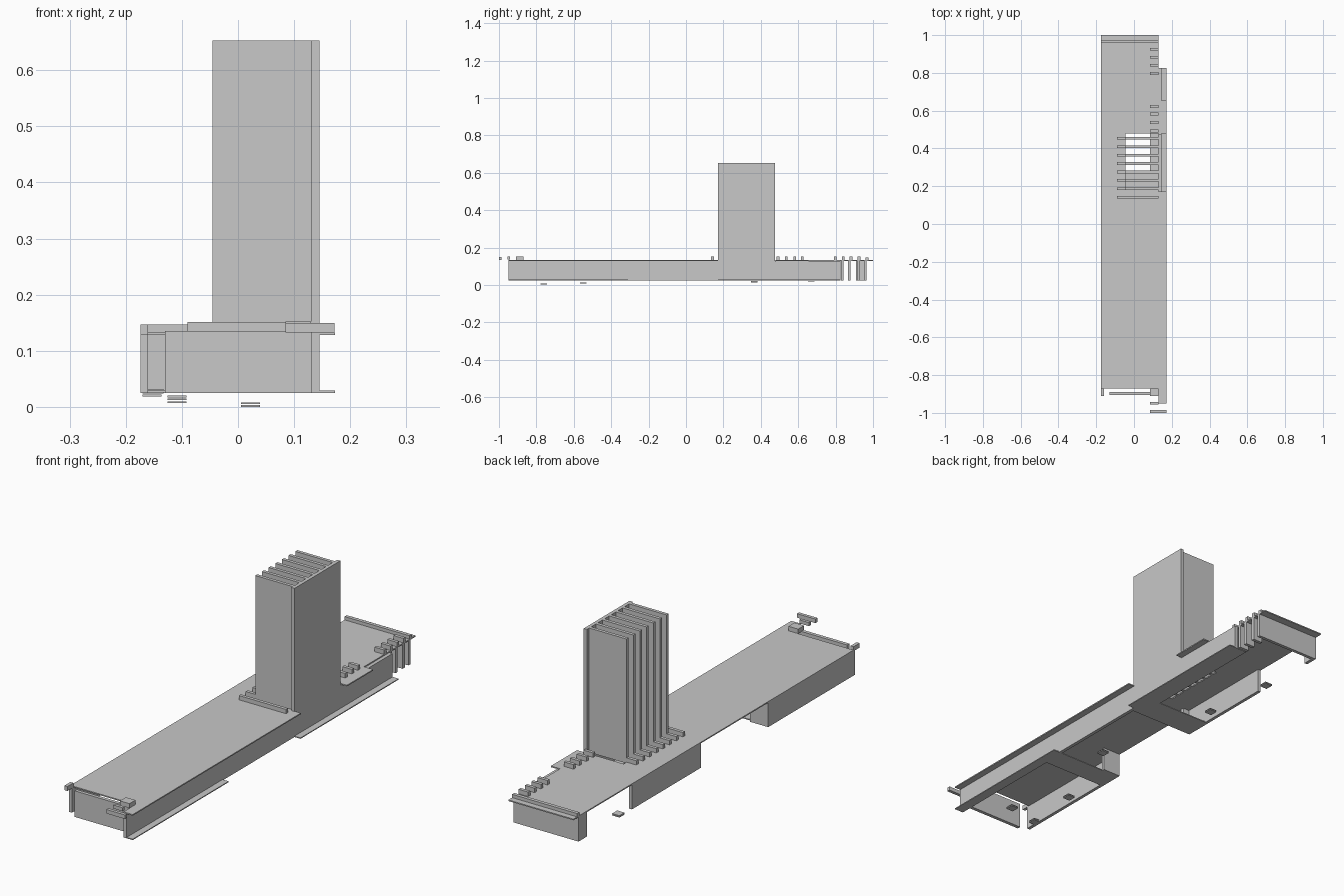
import bpy, bmesh
from mathutils import Matrix, Vector

grey = bpy.data.materials.new("concrete_grey")
grey.diffuse_color = (0.58, 0.58, 0.58, 1)


def part(name, *boxes):
    """One object made of axis-aligned boxes (x0, x1, y0, y1, z0, z1)."""
    bm = bmesh.new()
    for x0, x1, y0, y1, z0, z1 in boxes:
        size = Vector((x1 - x0, y1 - y0, z1 - z0))
        mid = Vector((x0 + x1, y0 + y1, z0 + z1)) / 2
        bmesh.ops.create_cube(bm, size=1, matrix=Matrix.Translation(mid) @ Matrix.Diagonal(size).to_4x4())
    mesh = bpy.data.meshes.new(name)
    bm.to_mesh(mesh)
    bm.free()
    mesh.materials.append(grey)
    obj = bpy.data.objects.new(name, mesh)
    bpy.context.collection.objects.link(obj)
    return obj


T = 0.014              # wall and slat thickness
LO, HI = 0.025, 0.128  # foot and head of the podium walls
ROOF = 0.133           # top of the roof slab

# Roof slab around the tower opening, with right-hand overhangs
part("roof_slab",
     (-0.174, -0.045, -0.87, 1.0, HI, ROOF),
     (-0.045, 0.13, -0.87, 0.185, HI, ROOF),
     (-0.045, 0.13, 0.48, 1.0, HI, ROOF),
     (0.13, 0.173, -0.95, 0.172, HI, ROOF),
     (0.13, 0.173, 0.48, 0.655, HI, ROOF))
part("rear_roof_lip", (-0.174, 0.13, 0.96, 0.975, ROOF, 0.147))

# Podium walls
part("right_wall", (0.13, 0.145, -0.95, 0.825, LO, HI))
part("front_wall", (-0.13, 0.13, -0.905, -0.89, LO, 0.135))
part("rear_wall", (-0.16, 0.13, 0.952, 0.966, LO, HI),
     (-0.174, -0.16, 0.91, 0.966, LO, HI))
part("left_front_wall", (-0.174, -0.16, -0.88, -0.30, LO, HI),
     (-0.16, -0.09, -0.314, -0.30, LO, HI))
part("left_middle_wall", (-0.174, -0.16, 0.15, 0.61, LO, HI),
     (-0.16, -0.13, 0.15, 0.164, LO, HI))
part("front_left_bracket", (-0.174, -0.16, -0.91, -0.87, HI, 0.147))

# Thin floor strips and outside ledges
part("floor_strips",
     (-0.17, 0.145, -0.41, -0.31, LO, LO + 0.004),
     (-0.17, 0.145, 0.15, 0.27, LO, LO + 0.004),
     (0.085, 0.13, 0.27, 0.825, LO, LO + 0.004))
part("ledges",
     (0.145, 0.173, -0.95, -0.31, LO, LO + 0.004),
     (0.145, 0.173, 0.17, 0.825, LO, LO + 0.004))

# Tower: solid right wall and a row of full-height fins, open on top
part("tower_right_wall", (0.13, 0.145, 0.17, 0.476, HI, 0.653))
rows = [0.135 + 0.0445 * i for i in range(8)]
part("tower_fins", *[(-0.045, 0.13, y, y + T, HI, 0.653) for y in rows[1:]])

# Low slats on the roof at the foot of the tower and along the right edge
part("tower_base_slats", *[(-0.09, 0.13, y, y + T, HI, 0.151) for y in rows])
edge_rows = [0.485, 0.53, 0.575, 0.615, 0.79, 0.833, 0.875, 0.918]
part("roof_edge_slats", *[(0.085, 0.13, y, y + T, HI, 0.152) for y in edge_rows])
part("front_slats",
     (0.085, 0.13, -0.955, -0.942, 0.137, 0.152),
     (0.085, 0.172, -1.0, -0.986, 0.133, 0.15),
     (0.085, 0.13, -0.91, -0.87, 0.133, 0.152))

# Vertical fins at the rear right corner
part("corner_fins", *[(0.085, 0.13, y, y + T, LO, HI) for y in (0.828, 0.866, 0.914)])

# Small paired pads below the podium
pads = [(0.022, -0.76, 0.002), (-0.109, -0.55, 0.009), (-0.109, 0.365, 0.014),
        (-0.153, 0.67, 0.021), (-0.15, -0.82, 0.026), (0.0, -0.2, 0.027)]
part("pads", *[(x - 0.017, x + 0.017, y - 0.017, y + 0.017, z + dz, z + dz + 0.003)
               for x, y, z in pads for dz in (-0.002, 0.003)])
